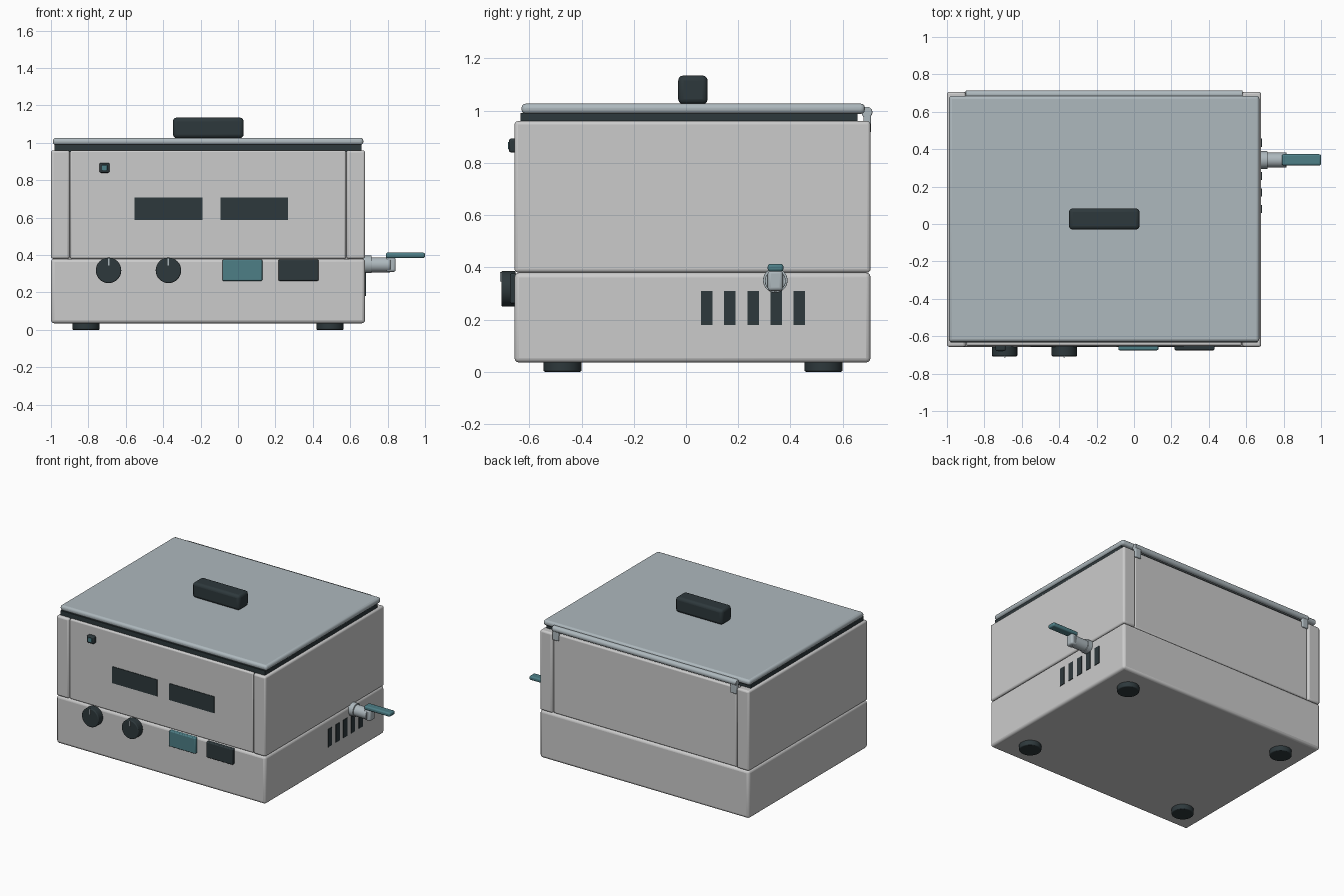
import bpy, math

if "Cube" in bpy.data.objects:
    bpy.data.objects.remove(bpy.data.objects["Cube"])


def material(name, rgb):
    m = bpy.data.materials.new(name)
    m.diffuse_color = (*rgb, 1)
    m.use_nodes = True
    m.node_tree.nodes["Principled BSDF"].inputs["Base Color"].default_value = m.diffuse_color
    return m


DARK = material("dark_plastic", (0.027, 0.04, 0.045))
TEAL = material("teal_plastic", (0.075, 0.21, 0.24))
STEEL = material("brushed_steel", (0.42, 0.48, 0.51))


def finish(ob, name, mat, bevel, segments=3):
    ob.name = name
    if mat:
        ob.data.materials.append(mat)
    if bevel:
        b = ob.modifiers.new("bevel", 'BEVEL')
        b.width, b.segments, b.limit_method = bevel, segments, 'ANGLE'
    bpy.ops.object.shade_smooth_by_angle(angle=math.radians(35))
    return ob


def box(name, x, y, z, mat=None, bevel=0.0):
    """Box from (min, max) ranges on each axis."""
    centre = [(r[0] + r[1]) / 2 for r in (x, y, z)]
    bpy.ops.mesh.primitive_cube_add(size=1, location=centre)
    ob = bpy.context.object
    ob.scale = [r[1] - r[0] for r in (x, y, z)]
    bpy.ops.object.transform_apply(location=False, rotation=False, scale=True)
    return finish(ob, name, mat, bevel)


def cylinder(name, centre, radius, length, axis='Z', mat=None, bevel=0.0):
    rot = {'X': (0, math.pi / 2, 0), 'Y': (math.pi / 2, 0, 0), 'Z': (0, 0, 0)}[axis]
    bpy.ops.mesh.primitive_cylinder_add(vertices=48, radius=radius, depth=length,
                                        location=centre, rotation=rot)
    return finish(bpy.context.object, name, mat, bevel)


# Housing: base, two side cheeks and the slightly recessed centre block
box("base_housing", (-1, 0.68), (-0.657, 0.707), (0.035, 0.38), bevel=0.018)
for side, x in (("left", (-1, -0.9)), ("right", (0.58, 0.68))):
    box(side + "_cheek", x, (-0.657, 0.707), (0.38, 0.96), bevel=0.013)
box("centre_housing", (-0.897, 0.577), (-0.651, 0.697), (0.38, 0.96), bevel=0.01)
box("seam_core", (-0.95, 0.63), (-0.63, 0.68), (0.3, 0.95))

# Feet
for i, x in enumerate((-0.813, 0.492)):
    for j, y in enumerate((-0.473, 0.527)):
        cylinder(f"foot_{i}{j}", (x, y, 0.02), 0.073, 0.04, mat=DARK, bevel=0.006)

# Lid, gasket and handle
box("lid_gasket", (-0.98, 0.66), (-0.634, 0.657), (0.95, 0.992), DARK)
box("lid", (-0.99, 0.67), (-0.63, 0.685), (0.988, 1.027), STEEL, 0.016)
box("lid_handle", (-0.348, 0.03), (-0.03, 0.083), (1.025, 1.135), DARK, 0.02)

# Rear hinge
cylinder("hinge_rod", (-0.16, 0.693, 0.994), 0.021, 1.48, 'X', STEEL, 0.004)
for side, x in (("left", -0.875), ("right", 0.555)):
    box(side + "_hinge_bracket", (x - 0.025, x + 0.025), (0.68, 0.709),
        (0.915, 1.0), STEEL, 0.006)

# Displays and indicator
box("left_display", (-0.553, -0.19), (-0.655, -0.64), (0.588, 0.708), DARK)
box("right_display", (-0.094, 0.267), (-0.655, -0.64), (0.588, 0.708), DARK)
box("indicator_frame", (-0.741, -0.686), (-0.678, -0.64), (0.84, 0.893), DARK, 0.008)
box("indicator_lamp", (-0.728, -0.699), (-0.682, -0.66), (0.852, 0.881), TEAL, 0.003)

# Rotary knobs with pointer marks
for i, x in enumerate((-0.692, -0.372)):
    cylinder(f"knob_{i}", (x, -0.68, 0.318), 0.068, 0.055, 'Y', DARK, 0.006)
    box(f"knob_pointer_{i}", (x - 0.004, x + 0.004), (-0.713, -0.7), (0.345, 0.382), STEEL)

# Rocker switches
for name, x, mat in (("power_switch", (-0.083, 0.13), TEAL), ("heat_switch", (0.217, 0.43), DARK)):
    box(name, x, (-0.675, -0.64), (0.262, 0.376), mat, 0.006)

# Side vents
for i in range(5):
    y = 0.08 + 0.0885 * i
    box(f"vent_{i}", (0.66, 0.684), (y - 0.022, y + 0.022), (0.18, 0.31), DARK)

# Drain tap
cylinder("drain_collar", (0.685, 0.342, 0.35), 0.047, 0.06, 'X', STEEL, 0.003)
cylinder("drain_pipe", (0.745, 0.342, 0.348), 0.04, 0.14, 'X', STEEL, 0.003)
box("drain_spout", (0.79, 0.843), (0.313, 0.371), (0.31, 0.388), STEEL, 0.012)
box("drain_lever", (0.79, 1.0), (0.313, 0.373), (0.384, 0.413), TEAL, 0.01)
